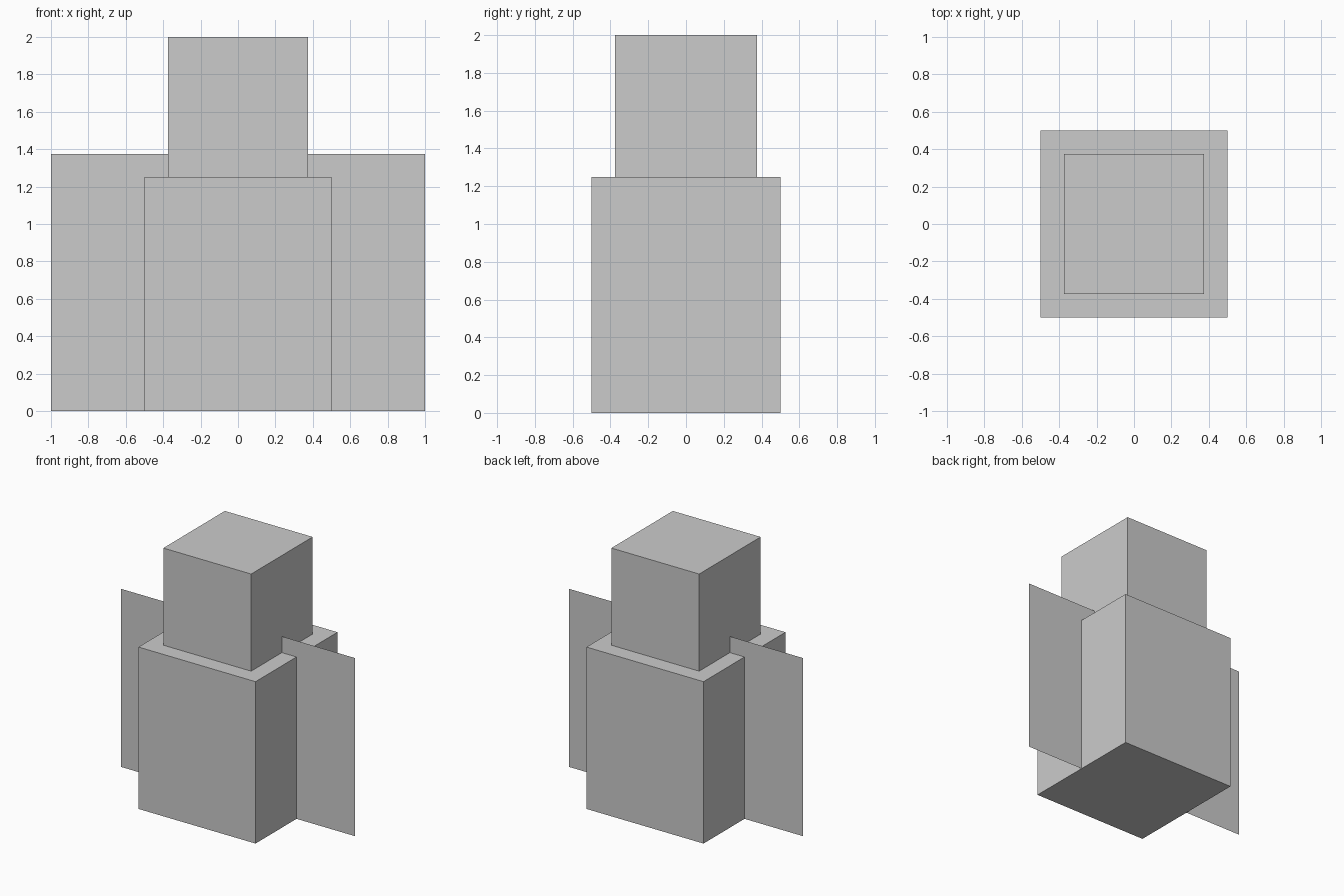
import bpy

if "Cube" in bpy.data.objects:
    bpy.data.objects.remove(bpy.data.objects["Cube"])


def box(name, width, depth, z0, z1):
    bpy.ops.mesh.primitive_cube_add(size=1, location=(0, 0, (z0 + z1) / 2))
    ob = bpy.context.object
    ob.name = name
    ob.scale = (width, depth, z1 - z0)
    bpy.ops.object.transform_apply(location=False, rotation=False, scale=True)
    return ob


# Body and head blocks
box("body", 1.0, 1.0, 0.0, 1.25)
box("head", 0.75, 0.75, 1.25, 2.0)

# Flat wing sheet through the middle of the body, with no thickness
mesh = bpy.data.meshes.new("wings")
mesh.from_pydata(
    [(-1, 0, 0), (1, 0, 0), (1, 0, 1.375), (-1, 0, 1.375)], [], [(0, 1, 2, 3)])
wings = bpy.data.objects.new("wings", mesh)
bpy.context.collection.objects.link(wings)
